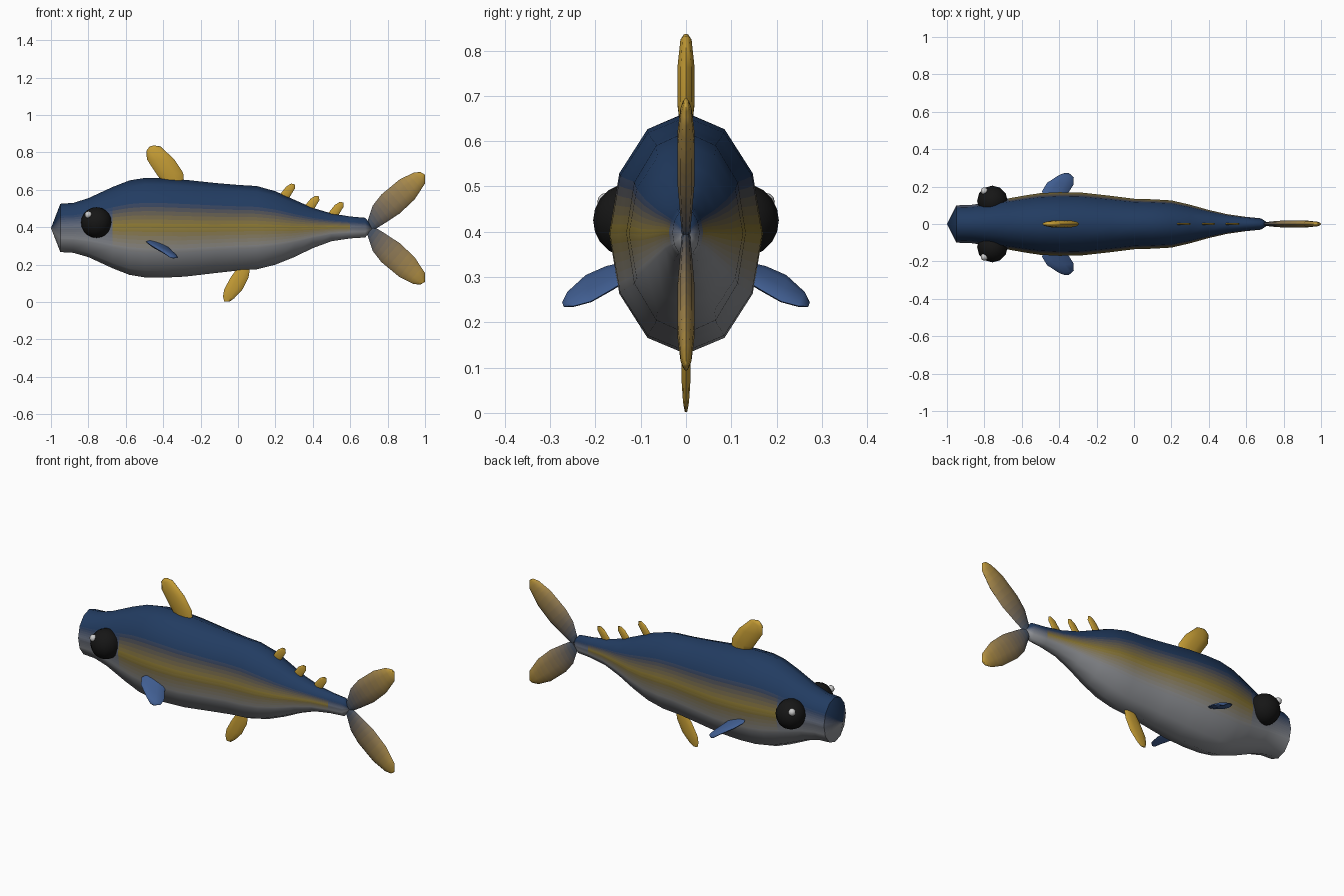
import bpy
from math import sin, cos, pi, radians
from mathutils import Vector

if "Cube" in bpy.data.objects:
    bpy.data.objects.remove(bpy.data.objects["Cube"])

NAVY = (0.016, 0.045, 0.12)
GREY = (0.27, 0.28, 0.30)
STRIPE = (0.28, 0.20, 0.025)
GOLD = (0.55, 0.33, 0.035)
FIN_BLUE = (0.053, 0.114, 0.29)
mats = {}


def mix(a, b, t):
    return tuple(p + (q - p) * t for p, q in zip(a, b))


def material(color):
    key = tuple(round(c, 3) for c in color)
    if key not in mats:
        mats[key] = bpy.data.materials.new("colour")
        mats[key].diffuse_color = (*key, 1)
    return mats[key]


def smooth(ob, angle):
    bpy.ops.object.select_all(action='DESELECT')
    ob.select_set(True)
    bpy.context.view_layer.objects.active = ob
    bpy.ops.object.shade_smooth_by_angle(angle=radians(angle))


def loft(name, rings, color_of, start=None, end=None, angle=60):
    """Skin rings of points; ends close to a point, or to a flat cap."""
    n = len(rings[0])
    verts = [p for r in rings for p in r]
    faces, colors = [], []
    for i in range(len(rings) - 1):
        for j in range(n):
            k = (j + 1) % n
            faces.append((i * n + j, i * n + k, (i + 1) * n + k, (i + 1) * n + j))
            colors.append(color_of(i, j))
    for ring, tip in ((0, start), (len(rings) - 1, end)):
        b = ring * n
        if tip is None:
            faces.append([b + j for j in range(n)])
            colors.append(color_of(min(ring, len(rings) - 2), 0))
            continue
        verts.append(tip)
        for j in range(n):
            faces.append((b + j, b + (j + 1) % n, len(verts) - 1))
            colors.append(color_of(min(ring, len(rings) - 2), j))
    me = bpy.data.meshes.new(name)
    me.from_pydata(verts, [], faces)
    slots = []
    for poly, c in zip(me.polygons, colors):
        m = material(c)
        if m not in slots:
            slots.append(m)
            me.materials.append(m)
        poly.material_index = slots.index(m)
    ob = bpy.data.objects.new(name, me)
    bpy.context.collection.objects.link(ob)
    bpy.context.view_layer.objects.active = ob
    ob.select_set(True)
    bpy.ops.object.mode_set(mode='EDIT')
    bpy.ops.mesh.select_all(action='SELECT')
    bpy.ops.mesh.normals_make_consistent(inside=False)
    bpy.ops.object.mode_set(mode='OBJECT')
    smooth(ob, angle)
    return ob


# Body: x, top, bottom, half width
stations = [(-.95, .525, .267, .10), (-.88, .53, .263, .101), (-.8, .555, .24, .112),
            (-.67, .615, .18, .137), (-.58, .65, .145, .153), (-.5, .663, .132, .165),
            (-.4, .662, .13, .17), (-.28, .653, .136, .168), (-.12, .636, .155, .15),
            (0, .626, .168, .135), (.1, .62, .175, .132), (.2, .592, .2, .126),
            (.3, .547, .24, .103), (.4, .503, .288, .075), (.5, .473, .325, .052),
            (.6, .457, .34, .038), (.68, .45, .345, .03)]

# Twelve-sided section; flank panels are split into strips for the colour fade
SUB = 6
angles = []          # (degrees from top, panel) around the section
for p in range(12):
    n = SUB if p in (2, 3, 8, 9) else 1
    angles += [(p, s / n) for s in range(n)]


def corner(p):
    return Vector((sin(p * pi / 6), cos(p * pi / 6)))


rings = []
for x, top, bot, w in stations:
    ring = []
    for p, t in angles:
        q = corner(p).lerp(corner(p + 1), t)
        ring.append((x, q.x * w, (top + bot) / 2 + q.y * (top - bot) / 2))
    rings.append(ring)


def body_color(i, j):
    p, t = angles[j]
    t += .5 / SUB
    if p > 5:
        p, t = 11 - p, 1 - t
    if p < 2:
        return NAVY
    if p > 3:
        return GREY
    x = (stations[i][0] + stations[i + 1][0]) / 2
    mid = STRIPE if -.67 < x < .6 else mix(NAVY, GREY, .5)
    return mix(NAVY, mid, t) if p == 2 else mix(mid, GREY, t)


loft("body", rings, body_color, (-1, 0, .395), (.725, 0, .397))


def fin(name, pairs, c0, c1=None, steps=1, sides=10):
    """pairs: (leading point, trailing point, half thickness) from root to tip"""
    pr = [(Vector(a), Vector(b), t) for a, b, t in pairs]
    nrm = (pr[1][1] - pr[1][0]).cross(pr[-1][0] + pr[-1][1] - pr[0][0] - pr[0][1]).normalized()
    full = []
    for (a, b, t), (c, d, u) in zip(pr, pr[1:]):
        full += [(a.lerp(c, s / steps), b.lerp(d, s / steps), t + (u - t) * s / steps)
                 for s in range(steps)]
    full.append(pr[-1])
    out = [[(a + b) / 2 + (b - a) / 2 * cos(2 * pi * k / sides) + nrm * t * sin(2 * pi * k / sides)
            for k in range(sides)] for a, b, t in full]
    m = len(out) - 1
    return loft(name, out, lambda i, j: mix(c0, c1 or c0, (i + .5) / m), angle=70)


def flat(rows, dx=0, dz=0, flip=None):
    f = (lambda z: z + dz) if flip is None else (lambda z: 2 * flip - z)
    return [((a + dx, 0, f(b)), (c + dx, 0, f(d)), t) for a, b, c, d, t in rows]


# Forked tail
tail = [(.69, .425, .725, .385, .010), (.72, .515, .783, .42, .015),
        (.767, .575, .864, .473, .020), (.864, .655, .944, .548, .020),
        (.94, .692, 1.0, .634, .013), (.975, .695, 1.0, .68, .005)]
fin("tail_upper", flat(tail), (.05, .08, .13), GOLD, 3)
fin("tail_lower", flat(tail, flip=.394), (.05, .08, .13), GOLD, 3)

# Back fin and belly fin
fin("dorsal_fin", flat([(-.39, .62, -.29, .62, .012), (-.43, .676, -.293, .69, .020),
                        (-.487, .762, -.34, .762, .020), (-.49, .808, -.415, .832, .013),
                        (-.472, .832, -.45, .837, .005)]), GOLD)
fin("anal_fin", flat([(0, .2, .062, .2, .006), (-.013, .168, .062, .165, .009),
                      (-.04, .13, .056, .13, .010), (-.074, .067, .024, .067, .010),
                      (-.08, .03, -.02, .02, .007), (-.074, .004, -.045, .002, .003)]), GOLD)

# Row of finlets
finlet = [(.225, .555, .255, .54, .004), (.228, .58, .278, .564, .007),
          (.258, .617, .305, .608, .007), (.284, .633, .303, .63, .003)]
for i, (dx, dz) in enumerate([(0, 0), (.13, -.065), (.26, -.098)]):
    fin(f"finlet_{i + 1}", flat(finlet, dx, dz), GOLD)

# Side fins, eyes and eye highlights
pectoral = [((-.47, .12, .335), (-.38, .12, .30), .010), ((-.492, .175, .322), (-.352, .165, .272), .013),
            ((-.465, .22, .303), (-.324, .21, .246), .013), ((-.40, .262, .265), (-.322, .248, .236), .009),
            ((-.37, .273, .243), (-.345, .27, .235), .004)]


def ball(name, loc, r, color, seg, rows):
    bpy.ops.mesh.primitive_uv_sphere_add(segments=seg, ring_count=rows, radius=r, location=loc)
    ob = bpy.context.object
    ob.name = name
    ob.data.materials.append(material(color))
    smooth(ob, 60)


for side, s in (("left", 1), ("right", -1)):
    fin(f"pectoral_fin_{side}", [((a[0], a[1] * s, a[2]), (b[0], b[1] * s, b[2]), t)
                                 for a, b, t in pectoral], FIN_BLUE)
    ball(f"eye_{side}", (-.757, .123 * s, .425), .082, (.008, .008, .008), 12, 10)
    ball(f"eye_highlight_{side}", (-.80, .176 * s, .466), .02, (.8, .8, .8), 10, 6)

for m in bpy.data.materials:
    if m.users and not m.is_grease_pencil:
        m.use_nodes = True
        m.node_tree.nodes["Principled BSDF"].inputs["Base Color"].default_value = m.diffuse_color
